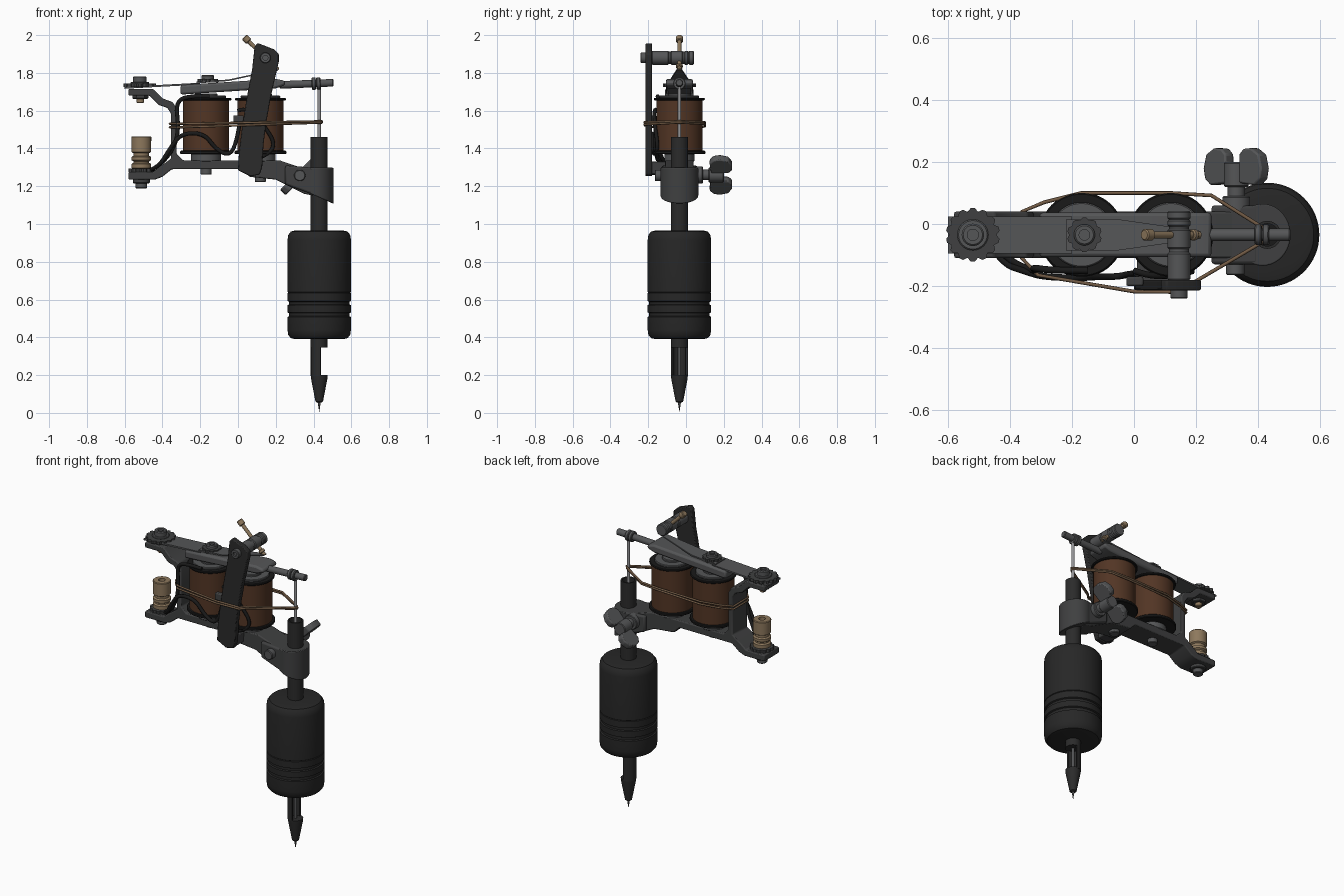
import bpy, bmesh, math
from mathutils import Vector

if "Cube" in bpy.data.objects:
    bpy.data.objects.remove(bpy.data.objects["Cube"])

YC = -0.035   # centre plane of the machine
TX = 0.43     # tube axis x


def material(name, r, g, b):
    m = bpy.data.materials.new(name)
    m.diffuse_color = (r, g, b, 1)
    m.use_nodes = True
    m.node_tree.nodes["Principled BSDF"].inputs["Base Color"].default_value = m.diffuse_color
    return m


GRIP = material("grip_black", .020, .020, .020)
TUBE = material("tube_charcoal", .024, .024, .024)
FRAME = material("frame_grey", .050, .051, .052)
STEEL = material("steel_grey", .090, .092, .095)
BRIGHT = material("bright_steel", .30, .30, .31)
COPPER = material("copper_winding", .085, .036, .018)
BRASS = material("brass", .27, .19, .11)
BAND = material("rubber_band", .17, .105, .06)
BLACK = material("black_plastic", .010, .010, .010)


def finish(name, bm, mat, bevel=0, angle=35):
    bmesh.ops.recalc_face_normals(bm, faces=bm.faces)
    me = bpy.data.meshes.new(name)
    bm.to_mesh(me)
    bm.free()
    me.materials.append(mat)
    me.shade_smooth()
    me.set_sharp_from_angle(angle=math.radians(angle))
    ob = bpy.data.objects.new(name, me)
    bpy.context.collection.objects.link(ob)
    if bevel:
        mod = ob.modifiers.new("bevel", 'BEVEL')
        mod.width, mod.segments, mod.limit_method = bevel, 2, 'ANGLE'
    return ob


def lathe(name, profile, origin, axis, mat, seg=40):
    """Spin (radius, distance) pairs about an axis through origin."""
    q = Vector(axis).to_track_quat('Z', 'Y')
    bm = bmesh.new()
    rings = []
    for r, t in profile:
        n = seg if r > 1e-5 else 1
        rings.append([bm.verts.new(Vector(origin) + q @ Vector(
            (r * math.cos(2 * math.pi * i / seg), r * math.sin(2 * math.pi * i / seg), t))) for i in range(n)])
    for a, b in zip(rings, rings[1:]):
        for i in range(seg):
            j = (i + 1) % seg
            f = ([a[i % len(a)]] + ([a[j]] if len(a) > 1 else []) +
                 ([b[j]] if len(b) > 1 else []) + [b[i % len(b)]])
            if len(f) > 2:
                bm.faces.new(f)
    return finish(name, bm, mat)


def rod(name, p0, p1, r, mat, seg=32):
    d = Vector(p1) - Vector(p0)
    L, c = d.length, min(.004, r * .3)
    return lathe(name, [(0, 0), (r - c, 0), (r, c), (r, L - c), (r - c, L), (0, L)], p0, d, mat, seg)


def prism(name, pts, axis, a, b, mat, bevel=0):
    """Extrude a 2D outline: axis 'y' takes (x, z), axis 'z' takes (x, y)."""
    bm = bmesh.new()
    put = (lambda p, t: (p[0], t, p[1])) if axis == 'y' else (lambda p, t: (p[0], p[1], t))
    lo = [bm.verts.new(put(p, a)) for p in pts]
    hi = [bm.verts.new(put(p, b)) for p in pts]
    bm.faces.new(lo)
    bm.faces.new(hi[::-1])
    for i in range(len(pts)):
        j = (i + 1) % len(pts)
        bm.faces.new((lo[i], lo[j], hi[j], hi[i]))
    return finish(name, bm, mat, bevel)


def wire(name, pts, r, mat, closed=False, smooth=True):
    cu = bpy.data.curves.new(name, 'CURVE')
    cu.dimensions, cu.bevel_depth, cu.bevel_resolution, cu.resolution_u = '3D', r, 2, 8
    sp = cu.splines.new('NURBS' if smooth else 'POLY')
    sp.points.add(len(pts) - 1)
    for p, co in zip(sp.points, pts):
        p.co = (*co, 1)
    sp.use_cyclic_u = closed
    if smooth:
        sp.order_u, sp.use_endpoint_u = 3, True
    cu.materials.append(mat)
    cu.use_fill_caps = True
    ob = bpy.data.objects.new(name, cu)
    bpy.context.collection.objects.link(ob)


def star(name, x, z, r, mat, teeth=12, t=.016):
    pts = [((r if i % 3 else r * .87) * math.cos(2 * math.pi * i / (teeth * 3)) + x,
            (r if i % 3 else r * .87) * math.sin(2 * math.pi * i / (teeth * 3)) + YC) for i in range(teeth * 3)]
    prism(name, pts, 'z', z, z + t, mat)


def socket_screw(name, x, z, r, h):
    lathe(name, [(0, 0), (r, 0), (r, h - .005), (r - .005, h), (r * .5, h), (r * .5, h - .012), (0, h - .012)],
          (x, YC, z), (0, 0, 1), STEEL)


# grip, tube, tip and needle
lathe("grip", [(0, .39), (.125, .39), (.15, .396), (.164, .412), (.168, .44), (.168, .508), (.16, .512), (.16, .528),
               (.168, .532), (.168, .57), (.16, .574), (.16, .588), (.168, .592), (.168, .634), (.164, .637),
               (.168, .64), (.168, .915), (.164, .942), (.15, .96), (.125, .966), (0, .966)],
      (TX, YC, 0), (0, 0, 1), GRIP, 64)
lathe("tube", [(.036, 1.36), (.036, 1.46), (.045, 1.46), (.045, .345), (0, .345)], (TX, YC, 0), (0, 0, 1), TUBE)
lathe("tube_floor", [(0, 1.36), (.04, 1.36)], (TX, YC, 0), (0, 0, 1), BLACK)
arc = [math.radians(80 + 200 * i / 20) for i in range(21)]
prism("tip_half_shell", [(TX + .045 * math.cos(a), YC + .045 * math.sin(a)) for a in arc] +
      [(TX + .034 * math.cos(a), YC + .034 * math.sin(a)) for a in arc[::-1]], 'z', .195, .35, TUBE)
lathe("tip_cone", [(0, .2), (.045, .2), (.043, .18), (.02, .06), (.012, .055), (0, .055)],
      (TX, YC, 0), (0, 0, 1), TUBE)
lathe("needle", [(0, .36), (.009, .36), (.009, .06), (0, .004)], (TX, YC, 0), (0, 0, 1), STEEL, 12)
rod("needle_bar", (TX, YC, 1.3), (TX, YC, 1.75), .009, BRIGHT, 12)

# frame in one side outline, then the tube clamp with a slanted bottom
prism("frame", [(-.58, 1.715), (-.45, 1.715), (-.40, 1.665), (-.345, 1.645), (-.325, 1.61), (-.325, 1.37),
                (-.29, 1.337), (.22, 1.337), (.33, 1.30), (.40, 1.297), (.40, 1.15), (.35, 1.16), (.2, 1.235),
                (.06, 1.25), (.02, 1.29), (-.35, 1.29), (-.40, 1.25), (-.44, 1.235), (-.58, 1.235), (-.58, 1.275),
                (-.45, 1.275), (-.42, 1.30), (-.355, 1.345), (-.355, 1.585), (-.375, 1.615), (-.42, 1.63),
                (-.47, 1.68), (-.58, 1.68)], 'y', YC - .075, YC + .075, FRAME, .006)
clamp = prism("tube_clamp", [(.415 + .09 * math.cos(i * math.pi / 24), YC + .1 * math.sin(i * math.pi / 24))
                             for i in range(48)], 'z', 1.1, 1.298, FRAME, .004)
for v in clamp.data.vertices:
    if v.co.z < 1.2:
        v.co.z = 1.147 - .44 * (v.co.x - .415)
prism("clamp_shoulder", [(.25, 1.31), (.40, 1.298), (.40, 1.155), (.25, 1.21)], 'y', YC - .095, YC + .095, FRAME, .01)
rod("clamp_screw_head", (.327, -.165, 1.257), (.327, -.11, 1.257), .03, STEEL)

# wing screw
rod("wing_screw_collar", (.33, .04, 1.26), (.33, .09, 1.26), .045, STEEL)
rod("wing_screw_neck", (.33, .05, 1.26), (.33, .14, 1.26), .028, STEEL)
rod("wing_screw_hub", (.33, .12, 1.26), (.33, .2, 1.26), .04, STEEL)
for s, nm in ((1, "upper"), (-1, "lower")):
    pts = [(.015, .135), (.05, .13), (.10, .125), (.125, .145), (.132, .18), (.12, .225), (.085, .245),
           (.05, .243), (.03, .225), (.03, .195), (.015, .19)]
    bm = bmesh.new()
    c = math.sqrt(.5)
    sides = [[bm.verts.new((.33 + s * c * u - w * c, y, 1.26 + s * c * u + w * c)) for u, y in pts]
             for w in (-.02, .02)]
    for side in sides:
        bm.faces.new(side)
    for i in range(len(pts)):
        j = (i + 1) % len(pts)
        bm.faces.new((sides[0][i], sides[0][j], sides[1][j], sides[1][i]))
    finish(nm + "_wing", bm, STEEL, .006)

# coils with flanges, cores and frame bolts
for nm, x, zb in (("rear", -.169, 1.262), ("front", .119, 1.222)):
    rod(nm + "_coil", (x, YC, 1.38), (x, YC, 1.665), .122, COPPER, 48)
    rod(nm + "_coil_bottom_flange", (x, YC, 1.37), (x, YC, 1.388), .137, BLACK, 48)
    rod(nm + "_coil_top_flange", (x, YC, 1.655), (x, YC, 1.668), .135, BLACK, 48)
    rod(nm + "_coil_cap", (x, YC, 1.665), (x, YC, 1.68), .105, STEEL, 48)
    rod(nm + "_coil_core", (x, YC, 1.66), (x, YC, 1.692), .06, STEEL)
    rod(nm + "_coil_spacer", (x, YC, 1.33), (x, YC, 1.372), .08, STEEL)
    rod(nm + "_coil_bolt", (x, YC, zb), (x, YC, 1.30), .03, STEEL)

# armature bar, springs and nipple rod
prism("armature_bar", [(-.305, 1.685), (.20, 1.718), (.25, 1.735), (.25, 1.758), (.20, 1.768), (-.16, 1.745),
                       (-.305, 1.735)], 'y', YC - .072, YC + .072, STEEL, .016)
prism("rear_spring", [(-.6, 1.716), (-.2, 1.738), (-.2, 1.748), (-.6, 1.726)], 'y', YC - .06, YC + .06, STEEL)
spring = prism("front_spring", [(-.22, 1.744), (-.05, 1.757), (.215, 1.815), (.215, 1.822), (-.05, 1.765),
                                (-.22, 1.753)], 'y', YC - .05, YC + .05, STEEL)
for v in spring.data.vertices:
    if v.co.x > .1:
        v.co.y = YC + (v.co.y - YC) * .25
rod("nipple_rod", (.22, YC, 1.736), (.505, YC, 1.748), .02, STEEL)
for i, x in enumerate((.39, .415)):
    rod(f"nipple_collar_{i}", (x, YC, 1.743), (x + .022, YC, 1.744), .033, STEEL)
star("rear_star_washer", -.52, 1.725, .087, FRAME, 14, .018)
rod("rear_screw_washer", (-.52, YC, 1.74), (-.52, YC, 1.752), .05, STEEL)
socket_screw("rear_screw", -.52, 1.75, .036, .032)
star("armature_star_washer", -.16, 1.748, .056, FRAME, 10, .02)
socket_screw("armature_screw", -.16, 1.765, .034, .024)
rod("rear_screw_tip", (-.517, YC, 1.64), (-.517, YC, 1.69), .02, BRASS)
rod("rear_screw_nut", (-.517, YC, 1.662), (-.517, YC, 1.685), .042, FRAME, 6)

# brass binding post on the lower rear arm
lathe("binding_post", [(0, 1.29), (.04, 1.29), (.052, 1.296), (.052, 1.318), (.042, 1.324), (.042, 1.332),
                       (.052, 1.338), (.052, 1.355), (.042, 1.361), (.042, 1.375), (.052, 1.381), (.053, 1.46),
                       (.049, 1.464), (.02, 1.464), (.02, 1.44), (0, 1.44)], (-.512, YC, 0), (0, 0, 1), BRASS)
star("post_star_washer", -.512, 1.275, .07, FRAME, 12, .018)
rod("post_insulator", (-.512, YC, 1.215), (-.512, YC, 1.24), .045, FRAME)
rod("post_bolt", (-.512, YC, 1.188), (-.512, YC, 1.22), .03, STEEL)

# side upright, its foot, the cross post and contact screw
prism("side_upright", [(0, 1.285), (.065, 1.252), (.115, 1.262), (.128, 1.30), (.135, 1.42), (.15, 1.54), (.175, 1.68),
                       (.216, 1.86), (.216, 1.90), (.19, 1.925), (.105, 1.958), (.088, 1.94), (.075, 1.82),
                       (.045, 1.66), (.02, 1.50), (.005, 1.38)], 'y', -.214, -.18, TUBE, .005)
prism("upright_foot", [(.01, 1.285), (.06, 1.258), (.115, 1.265), (.12, 1.33), (.01, 1.33)],
      'y', -.185, -.1, FRAME, .004)
prism("upright_clip", [(-.025, 1.53), (.03, 1.53), (.03, 1.575), (-.025, 1.575)], 'y', -.2, -.17, FRAME, .006)
lathe("cross_post", [(0, 0), (.034, 0), (.037, .004), (.037, .085), (.032, .09), (.032, .1), (.037, .105),
                     (.037, .16), (.032, .165), (.032, .172), (.037, .177), (.037, .19), (.032, .195), (.037, .2),
                     (.037, .218), (.033, .223), (0, .223)], (.145, -.181, 1.88), (0, 1, 0), STEEL)
lathe("cross_post_screw", [(0, .03), (.028, .03), (.028, .003), (.025, 0), (.013, 0), (.013, .01), (0, .01)],
      (.145, -.24, 1.88), (0, 1, 0), STEEL)
rod("contact_screw", (.04, YC, 1.983), (.213, YC, 1.815), .011, BRASS, 16)
rod("contact_screw_head", (.033, YC, 1.99), (.058, YC, 1.966), .019, BRASS, 16)
rod("contact_screw_nut", (.185, YC, 1.842), (.2, YC, 1.828), .018, BRASS, 16)

# rubber bands around the needle bar, coils and rear post
loop = [(.444, YC), (.43, YC + .014), (.25, .092), (.12, .1), (-.17, .1), (-.29, .07), (-.362, .04), (-.362, -.11),
        (-.31, -.165), (0, -.218), (.16, -.22), (.19, -.19), (.43, YC - .014)]
for i, (za, k) in enumerate(((1.536, .03), (1.522, .055))):
    wire(f"rubber_band_{i}", [(x, y, za + k * max(-.3, x) * .6) for x, y in loop], .006, BAND, True, False)

# coil leads
wire("post_lead", [(-.47, -.06, 1.285), (-.42, -.13, 1.30), (-.36, -.15, 1.40), (-.30, -.17, 1.48),
                   (-.18, -.175, 1.48), (-.12, -.17, 1.40), (-.05, -.17, 1.36), (-.01, -.16, 1.42),
                   (.01, -.16, 1.54)], .011, BLACK)
wire("rear_coil_lead", [(-.15, -.15, 1.675), (-.27, -.15, 1.68), (-.33, -.14, 1.64), (-.315, -.15, 1.52),
                        (-.33, -.15, 1.42), (-.40, -.12, 1.32), (-.46, -.06, 1.285)], .011, BLACK)
wire("front_coil_lead", [(0, -.15, 1.60), (.05, -.17, 1.62), (.14, -.165, 1.52), (.20, -.15, 1.42),
                         (.15, -.16, 1.36), (.08, -.15, 1.34)], .010, BLACK)
